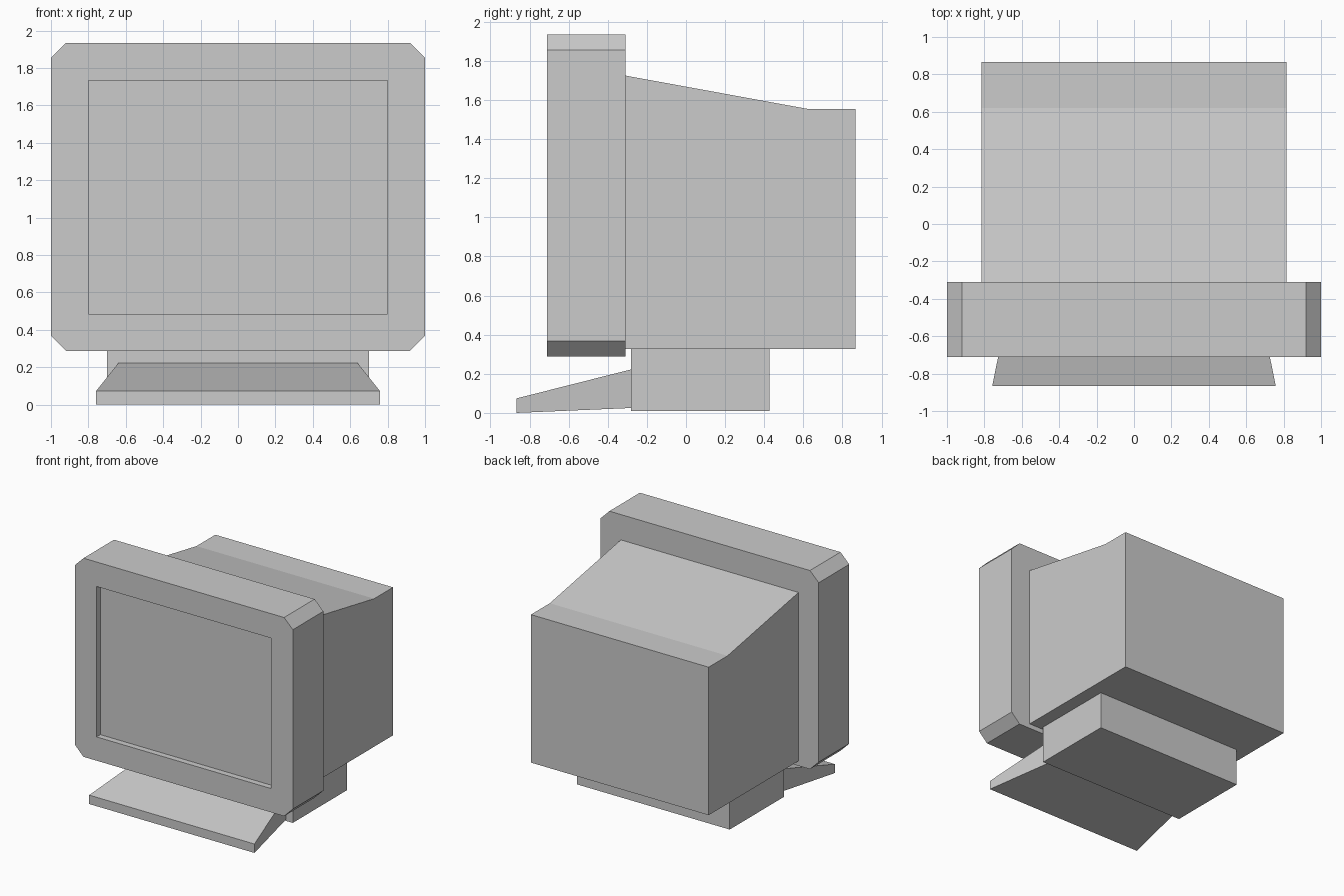
import bpy
import bmesh
from mathutils import Vector

default = bpy.data.objects.get("Cube")
if default:
    bpy.data.objects.remove(default, do_unlink=True)

# One plain grey for the whole model
GREY = (0.6, 0.6, 0.6, 1.0)
grey = bpy.data.materials.new("plain grey")
grey.use_nodes = True
grey.diffuse_color = GREY
grey.node_tree.nodes["Principled BSDF"].inputs["Base Color"].default_value = GREY


def prism(name, start, end):
    """Solid between two matching outlines of 3D points."""
    bm = bmesh.new()
    a = [bm.verts.new(p) for p in start]
    b = [bm.verts.new(p) for p in end]
    bm.faces.new(a)
    bm.faces.new(b[::-1])
    for i in range(len(a)):
        j = (i + 1) % len(a)
        bm.faces.new((a[j], a[i], b[i], b[j]))
    bmesh.ops.recalc_face_normals(bm, faces=bm.faces)
    mesh = bpy.data.meshes.new(name)
    bm.to_mesh(mesh)
    bm.free()
    mesh.materials.append(grey)
    obj = bpy.data.objects.new(name, mesh)
    bpy.context.collection.objects.link(obj)
    return obj


def rect(half_x, y, z0, z1):
    """Upright rectangle centred on x = 0."""
    return [Vector(p) for p in ((-half_x, y, z0), (half_x, y, z0),
                                (half_x, y, z1), (-half_x, y, z1))]


def chamfered(half_x, y, z0, z1, cut):
    """Upright rectangle with its corners cut off."""
    corners = rect(half_x, y, z0, z1)
    points = []
    for i, p in enumerate(corners):
        for q in (corners[i - 1], corners[(i + 1) % 4]):
            points.append(p + (q - p).normalized() * cut)
    return points


# Front bezel with the screen recessed into it
bezel = prism("screen_bezel",
              chamfered(1.0, -0.71, 0.288, 1.935, 0.08),
              chamfered(1.0, -0.31, 0.288, 1.935, 0.08))
cutter = prism("screen_recess_cutter",
               rect(0.8, -0.9, 0.485, 1.732),
               rect(0.8, -0.66, 0.485, 1.732))
cutter.hide_render = True
recess = bezel.modifiers.new("screen recess", "BOOLEAN")
recess.object = cutter
recess.operation = "DIFFERENCE"
recess.solver = "EXACT"
bpy.context.view_layer.objects.active = bezel
bpy.ops.object.modifier_apply(modifier=recess.name)
bpy.data.objects.remove(cutter, do_unlink=True)

# Rear housing, a side profile with a sloping top
profile = [(-0.31, 0.328), (0.867, 0.328), (0.867, 1.555),
           (0.62, 1.555), (-0.31, 1.725)]
prism("rear_housing", *[[(x, y, z) for y, z in profile] for x in (-0.815, 0.815)])

# Pedestal under the housing
prism("pedestal", rect(0.7, -0.282, 0.01, 0.328), rect(0.7, 0.427, 0.01, 0.328))

# Sloping apron in front of the pedestal
prism("front_apron", rect(0.758, -0.867, 0.0, 0.074), rect(0.64, -0.282, 0.025, 0.222))
